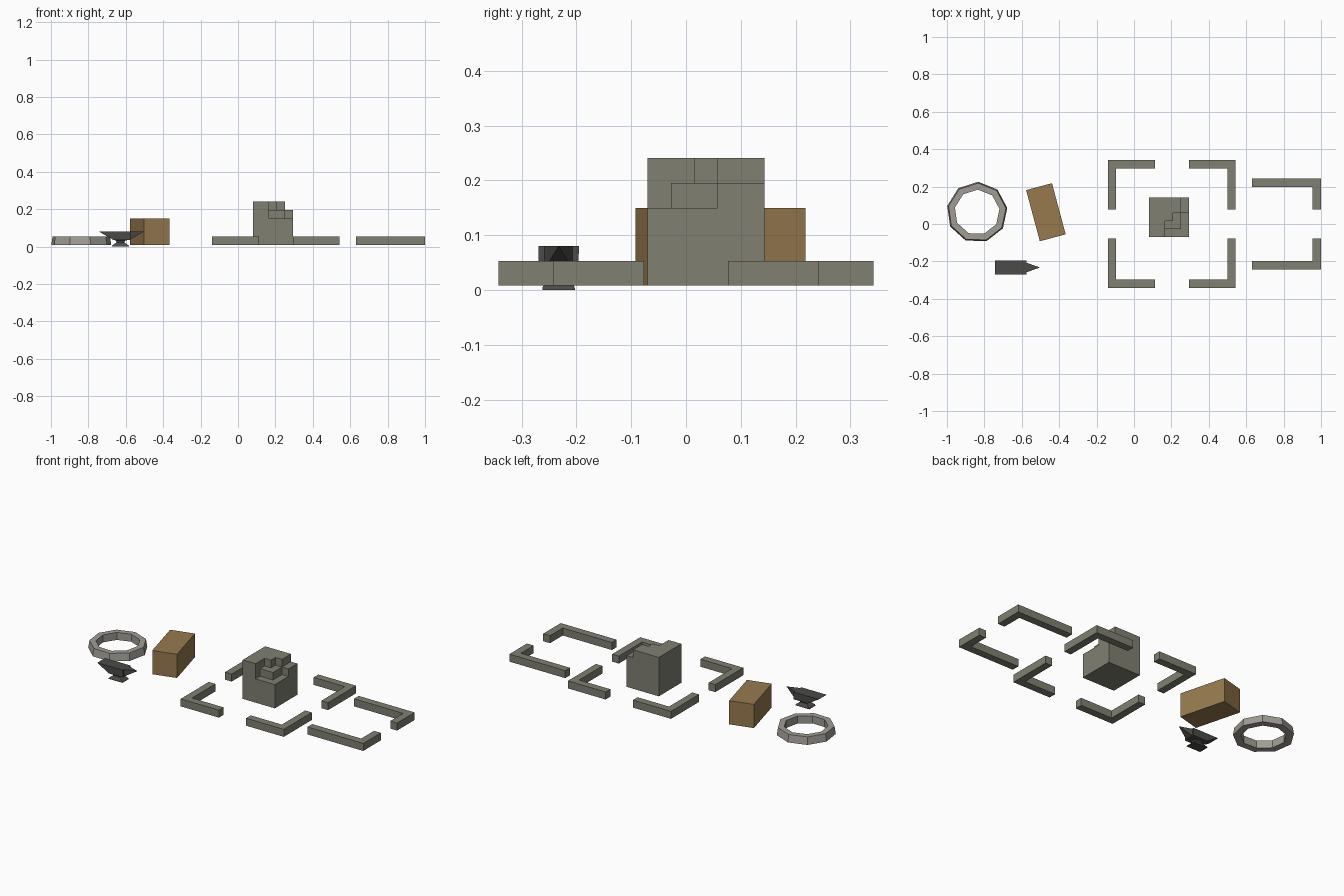
import bpy, bmesh, math
from mathutils import Matrix

if "Cube" in bpy.data.objects:
    bpy.data.objects.remove(bpy.data.objects["Cube"])

Z0, WALL_TOP = 0.008, 0.053


def material(name, col):
    m = bpy.data.materials.new(name)
    m.diffuse_color = (*col, 1)
    m.use_nodes = True
    m.node_tree.nodes["Principled BSDF"].inputs["Base Color"].default_value = m.diffuse_color
    return m


STONE = material("grey stone", (0.215, 0.215, 0.17))
PALE = material("pale stone", (0.35, 0.335, 0.295))
WOOD = material("brown wood", (0.31, 0.195, 0.078))
IRON = material("dark iron", (0.07, 0.07, 0.066))


def add_object(name, bm, mat):
    bmesh.ops.recalc_face_normals(bm, faces=bm.faces)
    me = bpy.data.meshes.new(name)
    bm.to_mesh(me)
    bm.free()
    me.materials.append(mat)
    ob = bpy.data.objects.new(name, me)
    bpy.context.collection.objects.link(ob)
    return ob


def loft(bm, loops):
    """Skin a list of equal-length point loops and cap both ends."""
    rings = [[bm.verts.new(p) for p in loop] for loop in loops]
    n = len(rings[0])
    for a, b in zip(rings, rings[1:]):
        for i in range(n):
            j = (i + 1) % n
            bm.faces.new((a[i], a[j], b[j], b[i]))
    bm.faces.new(rings[0])
    bm.faces.new(rings[-1])


def prism(name, outline, z0, z1, mat):
    bm = bmesh.new()
    loft(bm, [[(x, y, z) for x, y in outline] for z in (z0, z1)])
    return add_object(name, bm, mat)


def wall(name, x_corner, x_end, y_corner, y_end, t):
    """L-shaped low wall, mirrored from back to front."""
    s = t if x_end > x_corner else -t
    ob = prism(name, [(x_corner, y_corner), (x_end, y_corner), (x_end, y_corner - t),
                      (x_corner + s, y_corner - t), (x_corner + s, y_end), (x_corner, y_end)],
               Z0, WALL_TOP, STONE)
    mod = ob.modifiers.new("mirror", 'MIRROR')
    mod.use_axis = (False, True, False)
    mod.use_mirror_merge = False


# low walls of the main room and the side room
wall("room_wall_left", -0.14, 0.113, 0.342, 0.077, 0.044)
wall("room_wall_right", 0.543, 0.293, 0.342, 0.077, 0.044)
wall("side_room_wall", 1.0, 0.63, 0.243, 0.077, 0.045)

# stone block with a stepped corner: a square block and two step layers
C, X0, Y0 = 0.0426, 0.08, -0.07


def step_layer(name, cells, z0, z1):
    prism(name, [(X0 + i * C, Y0 + j * C) for i, j in cells], z0, z1, STONE)


Z1, Z2, Z3 = 0.150, 0.195, 0.241
step_layer("block_base", [(0, 0), (5, 0), (5, 5), (0, 5)], Z0, Z1)
step_layer("block_lower_step",
           [(0, 0), (2, 0), (2, 1), (4, 1), (4, 3), (5, 3), (5, 5), (0, 5)], Z1, Z2)
step_layer("block_upper_step",
           [(0, 0), (2, 0), (2, 2), (3, 2), (3, 3), (4, 3), (4, 5), (0, 5)], Z2, Z3)

# nine-sided stone ring
bm = bmesh.new()
N = 9
section = [(0.163, Z0), (0.156, WALL_TOP), (0.121, WALL_TOP), (0.121, Z0)]
rings = []
for k in range(N):
    a = math.radians(8) + k * math.tau / N
    rings.append([bm.verts.new((-0.839 + r * math.cos(a), 0.063 + r * math.sin(a), z))
                  for r, z in section])
for k in range(N):
    a, b = rings[k], rings[(k + 1) % N]
    for i in range(4):
        j = (i + 1) % 4
        bm.faces.new((a[i], b[i], b[j], a[j]))
add_object("stone_ring", bm, PALE)

# turned wooden chest
bm = bmesh.new()
bmesh.ops.create_cube(bm, size=1)
bm.transform(Matrix.Translation((-0.471, 0.063, 0.079)) @ Matrix.Rotation(math.radians(15), 4, 'Z')
             @ Matrix.Diagonal((0.143, 0.283, 0.142, 1)))
add_object("wooden_chest", bm, WOOD)

# anvil: foot, neck and flared head as one loft
AY = -0.2325


def rect(x0, x1, h, z):
    return [(x0, AY - h, z), (x1, AY - h, z), (x1, AY + h, z), (x0, AY + h, z)]


bm = bmesh.new()
loft(bm, [rect(-0.675, -0.582, 0.030, 0), rect(-0.672, -0.585, 0.029, 0.006),
          rect(-0.650, -0.607, 0.018, 0.022), rect(-0.652, -0.604, 0.020, 0.032),
          rect(-0.668, -0.575, 0.036, 0.036), rect(-0.743, -0.575, 0.037, 0.080)])
add_object("anvil_body", bm, IRON)

# anvil horn: a wedge running to a point level with the top
bm = bmesh.new()
root = [bm.verts.new(p) for p in [(-0.576, AY - 0.026, 0.080), (-0.576, AY + 0.026, 0.080),
                                  (-0.576, AY + 0.026, 0.038), (-0.576, AY - 0.026, 0.038)]]
tip = bm.verts.new((-0.503, AY, 0.080))
bm.faces.new(root)
for i in range(4):
    bm.faces.new((root[i], root[(i + 1) % 4], tip))
add_object("anvil_horn", bm, IRON)
